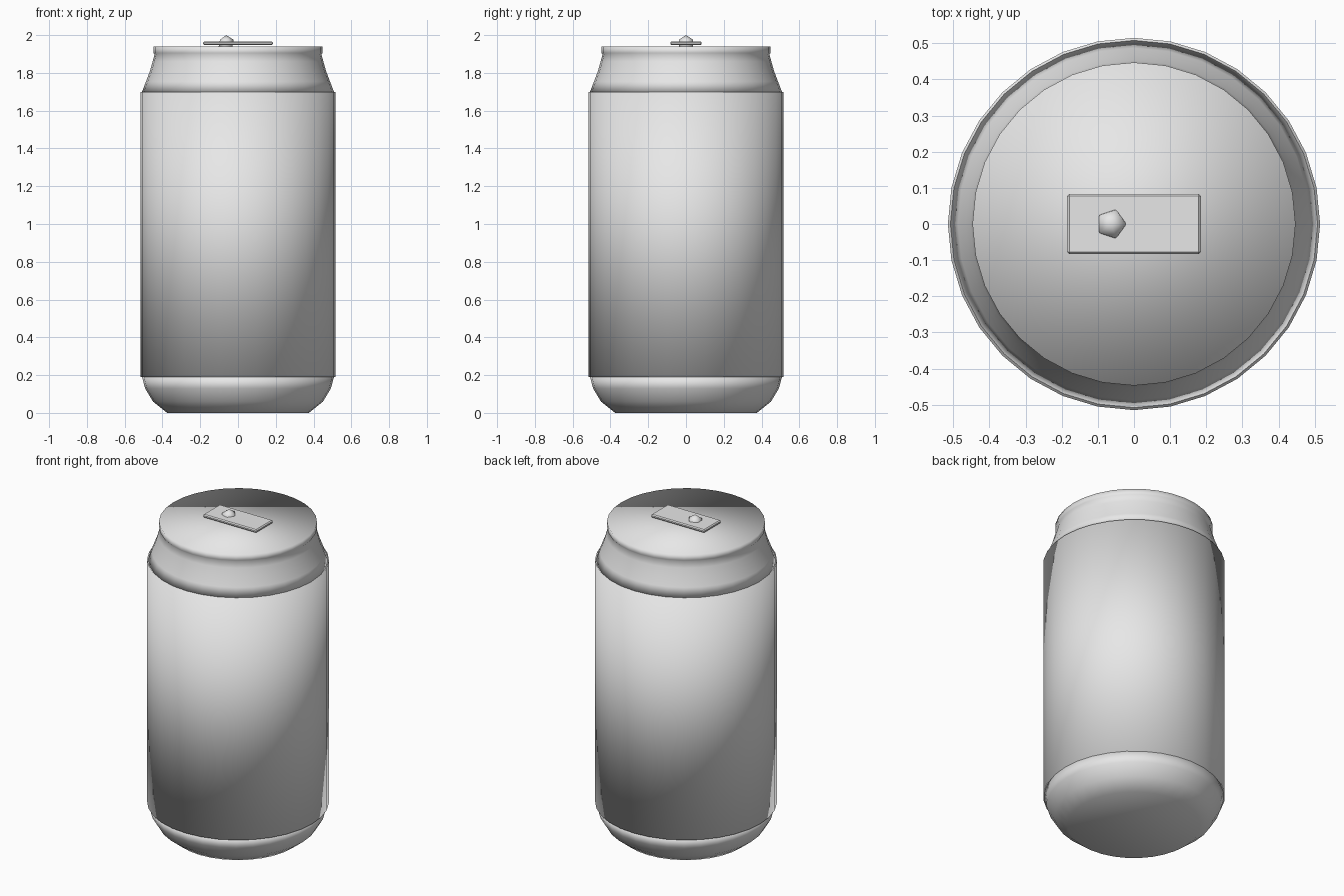
import bpy
import bmesh
from math import cos, sin, tau

cube = bpy.data.objects.get("Cube")
if cube:
    bpy.data.objects.remove(cube, do_unlink=True)

SIDES = 32

# One bare metal finish for the whole can
metal = bpy.data.materials.new("light_grey_metal")
metal.use_nodes = True
grey = (0.8, 0.8, 0.8, 1)
metal.diffuse_color = grey
metal.node_tree.nodes["Principled BSDF"].inputs["Base Color"].default_value = grey


def finish(name, bm, smooth=True):
    mesh = bpy.data.meshes.new(name)
    bmesh.ops.recalc_face_normals(bm, faces=bm.faces)
    for face in bm.faces:
        face.smooth = smooth
    bm.to_mesh(mesh)
    bm.free()
    mesh.materials.append(metal)
    obj = bpy.data.objects.new(name, mesh)
    bpy.context.collection.objects.link(obj)
    return obj


def turned(name, profile):
    """Revolve (radius, height) points and close both ends."""
    bm = bmesh.new()
    rings = [[bm.verts.new((r * cos(tau * i / SIDES), r * sin(tau * i / SIDES), z))
              for i in range(SIDES)] for r, z in profile]
    for low, high in zip(rings, rings[1:]):
        for i in range(SIDES):
            j = (i + 1) % SIDES
            bm.faces.new((low[i], low[j], high[j], high[i]))
    bm.faces.new(rings[0])
    bm.faces.new(rings[-1])
    return finish(name, bm)


# Can body: tapered base, straight wall, neck with rim and lid
turned("base", [(0.375, 0), (0.45, 0.06), (0.492, 0.13), (0.508, 0.19)])
turned("wall", [(0.515, 0.19), (0.515, 1.70)])
turned("neck_and_lid", [(0.508, 1.70), (0.487, 1.755), (0.466, 1.81), (0.452, 1.86),
                        (0.442, 1.897), (0.447, 1.905), (0.447, 1.94)])

# Pull tab: thin bevelled plate
bm = bmesh.new()
bmesh.ops.create_cube(bm, size=1)
bmesh.ops.scale(bm, vec=(0.37, 0.166, 0.02), verts=bm.verts)
tab = finish("pull_tab", bm, smooth=False)
tab.location.z = 1.957
bevel = tab.modifiers.new("edge_bevel", "BEVEL")
bevel.width = 0.006
bevel.segments = 1

# Rivet holding the tab
bm = bmesh.new()
bmesh.ops.create_icosphere(bm, subdivisions=1, radius=0.045)
rivet = finish("rivet", bm)
rivet.location = (-0.063, 0, 1.955)
